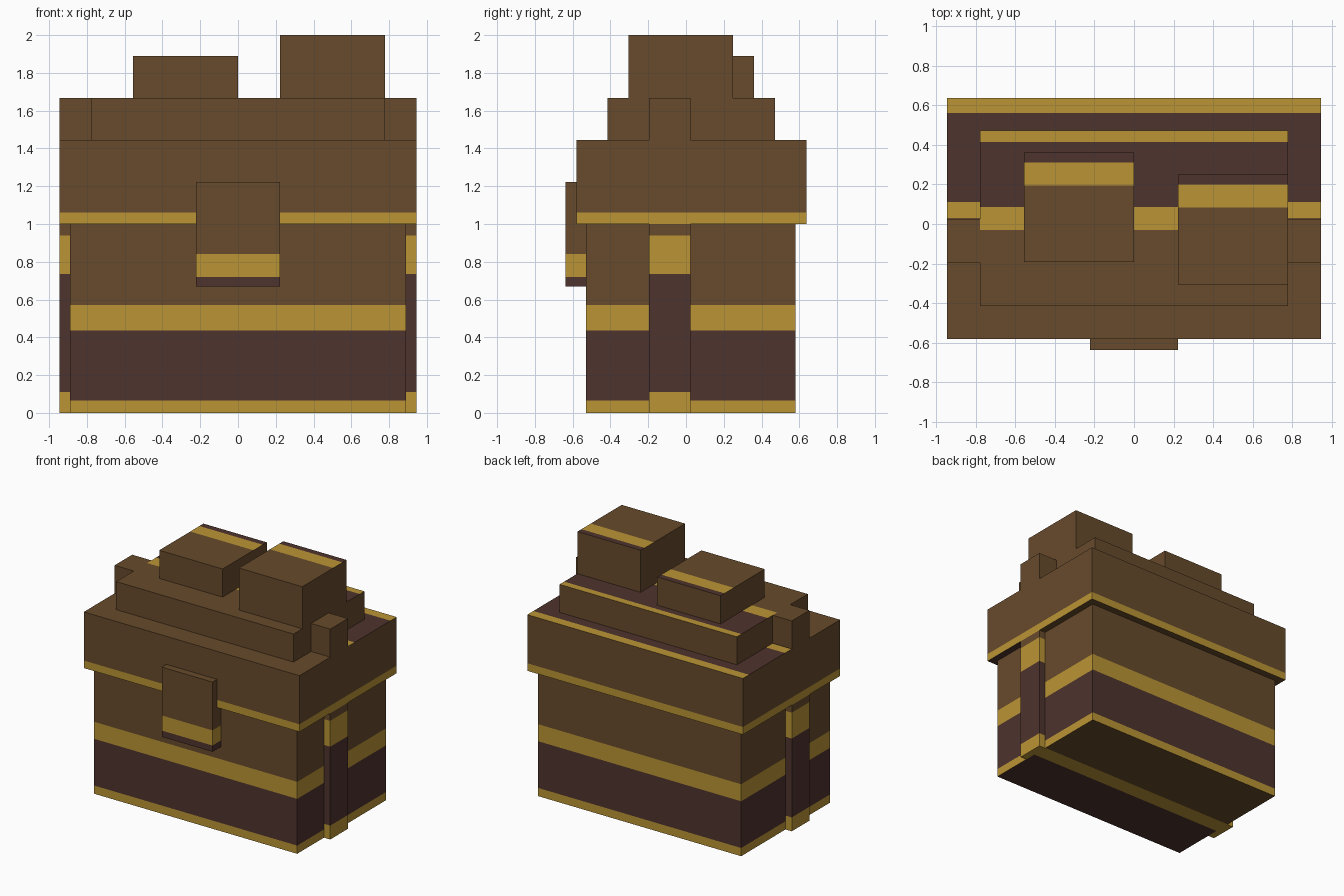
import bpy
import bmesh
from mathutils import Matrix, Vector

default_cube = bpy.data.objects.get("Cube")
if default_cube:
    bpy.data.objects.remove(default_cube, do_unlink=True)


def make_material(name, colour):
    mat = bpy.data.materials.new(name)
    mat.use_nodes = True
    mat.diffuse_color = (*colour, 1)
    bsdf = mat.node_tree.nodes["Principled BSDF"]
    bsdf.inputs["Base Color"].default_value = (*colour, 1)
    bsdf.inputs["Roughness"].default_value = 0.9
    return mat


materials = [
    make_material("brown_wood", (0.136, 0.069, 0.025)),
    make_material("gold_trim", (0.497, 0.301, 0.036)),
    make_material("dark_wood", (0.076, 0.033, 0.027)),
]
BROWN, GOLD, DARK = range(3)


def paint_bands(bm, chosen, axis, bands, last):
    """Cut the chosen faces at each band's upper limit and colour the strips."""
    direction = Vector((0, 1, 0)) if axis == 1 else Vector((0, 0, 1))
    for limit, _ in bands:
        faces = [f for f in bm.faces if chosen(f)]
        edges = {e for f in faces for e in f.edges}
        verts = {v for f in faces for v in f.verts}
        bmesh.ops.bisect_plane(bm, geom=faces + list(edges) + list(verts),
                               plane_co=direction * limit, plane_no=direction)
    for f in bm.faces:
        if chosen(f):
            middle = f.calc_center_median()[axis]
            f.material_index = next((m for limit, m in bands if middle < limit), last)


def banded_box(name, x, y, z, sides=(), top=(), bottom=(), top_last=BROWN):
    """Box between limits; sides are banded by height, top and bottom by depth."""
    bm = bmesh.new()
    low, high = (Vector(corner) for corner in zip(x, y, z))
    bmesh.ops.create_cube(bm, size=1, matrix=Matrix.Translation((low + high) / 2)
                          @ Matrix.Diagonal((*(high - low), 1)))
    bm.normal_update()
    paint_bands(bm, lambda f: abs(f.normal.z) < 0.5, 2, sides, BROWN)
    paint_bands(bm, lambda f: f.normal.z > 0.5, 1, top, top_last)
    paint_bands(bm, lambda f: f.normal.z < -0.5, 1, bottom, BROWN)
    mesh = bpy.data.meshes.new(name)
    bm.to_mesh(mesh)
    bm.free()
    for mat in materials:
        mesh.materials.append(mat)
    obj = bpy.data.objects.new(name, mesh)
    bpy.context.scene.collection.objects.link(obj)
    return obj


# Chest body and overhanging lid
banded_box("chest_body", (-0.89, 0.89), (-0.53, 0.58), (0, 1.0),
           sides=[(0.065, GOLD), (0.435, DARK), (0.57, GOLD)],
           bottom=[(-0.1, DARK), (0.03, GOLD)])
banded_box("lid", (-0.945, 0.945), (-0.58, 0.637), (1.0, 1.445),
           sides=[(1.06, GOLD)],
           top=[(0.03, BROWN), (0.11, GOLD), (0.56, DARK)], top_last=GOLD,
           bottom=[(-0.1, DARK), (0.03, GOLD)])

# Stepped upper tier of the lid
banded_box("lid_tier", (-0.777, 0.777), (-0.415, 0.472), (1.445, 1.667),
           top=[(-0.03, BROWN), (0.085, GOLD), (0.415, DARK)], top_last=GOLD)

# Blocks resting on the lid
banded_box("low_block", (-0.555, 0), (-0.193, 0.36), (1.667, 1.89),
           top=[(0.195, BROWN), (0.31, GOLD)], top_last=DARK)
banded_box("tall_block", (0.222, 0.777), (-0.305, 0.25), (1.667, 2.0),
           top=[(0.083, BROWN), (0.2, GOLD)], top_last=DARK)

# Vertical straps on both ends, below and above the lid
for side, sign in (("left", 1), ("right", -1)):
    banded_box(side + "_lower_strap", sorted((0.89 * sign, 0.945 * sign)),
               (-0.195, 0.025), (0, 1.0),
               sides=[(0.11, GOLD), (0.735, DARK), (0.94, GOLD)],
               bottom=[(0.03, GOLD)])
    banded_box(side + "_upper_strap", sorted((0.777 * sign, 0.945 * sign)),
               (-0.195, 0.025), (1.445, 1.667))

# Front latch
banded_box("latch", (-0.222, 0.222), (-0.637, -0.53), (0.67, 1.223),
           sides=[(0.72, DARK), (0.84, GOLD)], bottom=[(0, DARK)])
